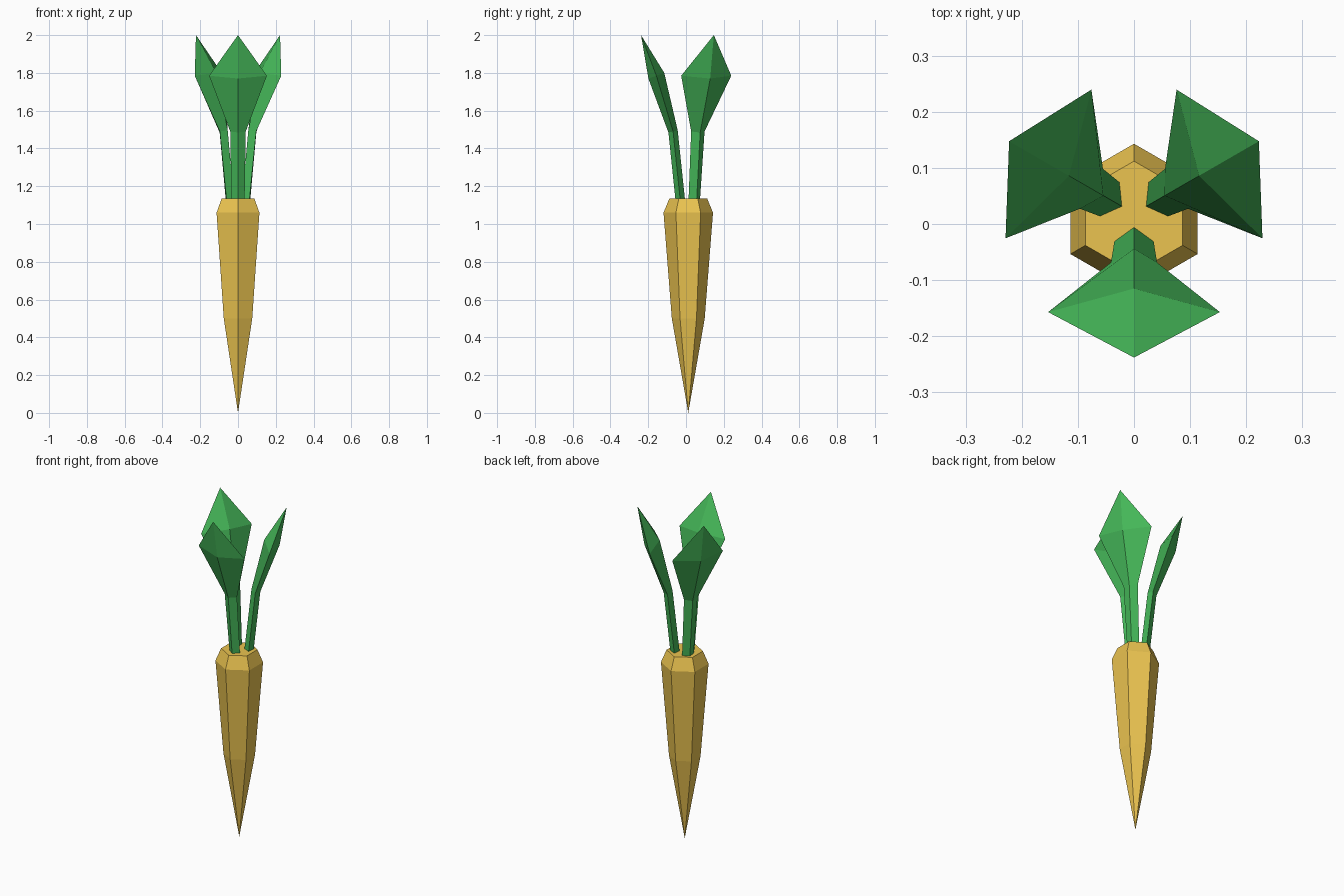
import bpy, bmesh, math
from mathutils import Matrix, Vector

if "Cube" in bpy.data.objects:
    bpy.data.objects.remove(bpy.data.objects["Cube"])


def material(name, color):
    m = bpy.data.materials.new(name)
    m.diffuse_color = color
    m.use_nodes = True
    m.node_tree.nodes["Principled BSDF"].inputs["Base Color"].default_value = m.diffuse_color
    return m


def loft(name, rings, mat, matrix):
    """Join rings of points with flat faces; one-point rings become tips."""
    bm = bmesh.new()
    loops = [[bm.verts.new(matrix @ Vector(p)) for p in r] for r in rings]
    for a, b in zip(loops, loops[1:]):
        n = max(len(a), len(b))
        for i in range(n):
            j = (i + 1) % n
            quad = [a[i % len(a)], a[j % len(a)], b[j % len(b)], b[i % len(b)]]
            bm.faces.new(list(dict.fromkeys(quad)))
    for end in (loops[0], loops[-1]):
        if len(end) > 2:
            bm.faces.new(end)
    bmesh.ops.recalc_face_normals(bm, faces=bm.faces)
    me = bpy.data.meshes.new(name)
    bm.to_mesh(me)
    bm.free()
    me.materials.append(mat)
    ob = bpy.data.objects.new(name, me)
    bpy.context.collection.objects.link(ob)
    return ob


def hexagon(r, z):
    return [(r * math.sin(k * math.pi / 3), r * math.cos(k * math.pi / 3), z)
            for k in range(6)]


def diamond(half_width, front, back, z, tilt=0.0):
    mid = (front + back) / 2
    return [(0, front, z - tilt), (half_width, mid, z),
            (0, back, z + tilt), (-half_width, mid, z)]


yellow = material("root_yellow", (0.83, 0.55, 0.08, 1))
green = material("leaf_green", (0.06, 0.48, 0.10, 1))

# Tapered six-sided root with a bevelled crown
loft("root", [[(0, 0, 0)], hexagon(0.087, 0.5), hexagon(0.131, 1.06),
              hexagon(0.1, 1.135)], yellow, Matrix.Translation((0, 0.012, 0)))

# Three leaves: diamond-section stem flaring into a pointed blade
leaf = [diamond(0.035, -0.075, -0.025, 1.132, 0.003),
        diamond(0.041, -0.112, -0.063, 1.49, 0.006),
        diamond(0.153, -0.218, -0.134, 1.785, 0.015),
        [(0, -0.257, 2.0)]]
for k, side in enumerate(("front", "right", "left")):
    turn = Matrix.Rotation(k * math.tau / 3, 4, 'Z')
    loft("leaf_" + side, leaf, green, Matrix.Translation((0, 0.019, 0)) @ turn)
